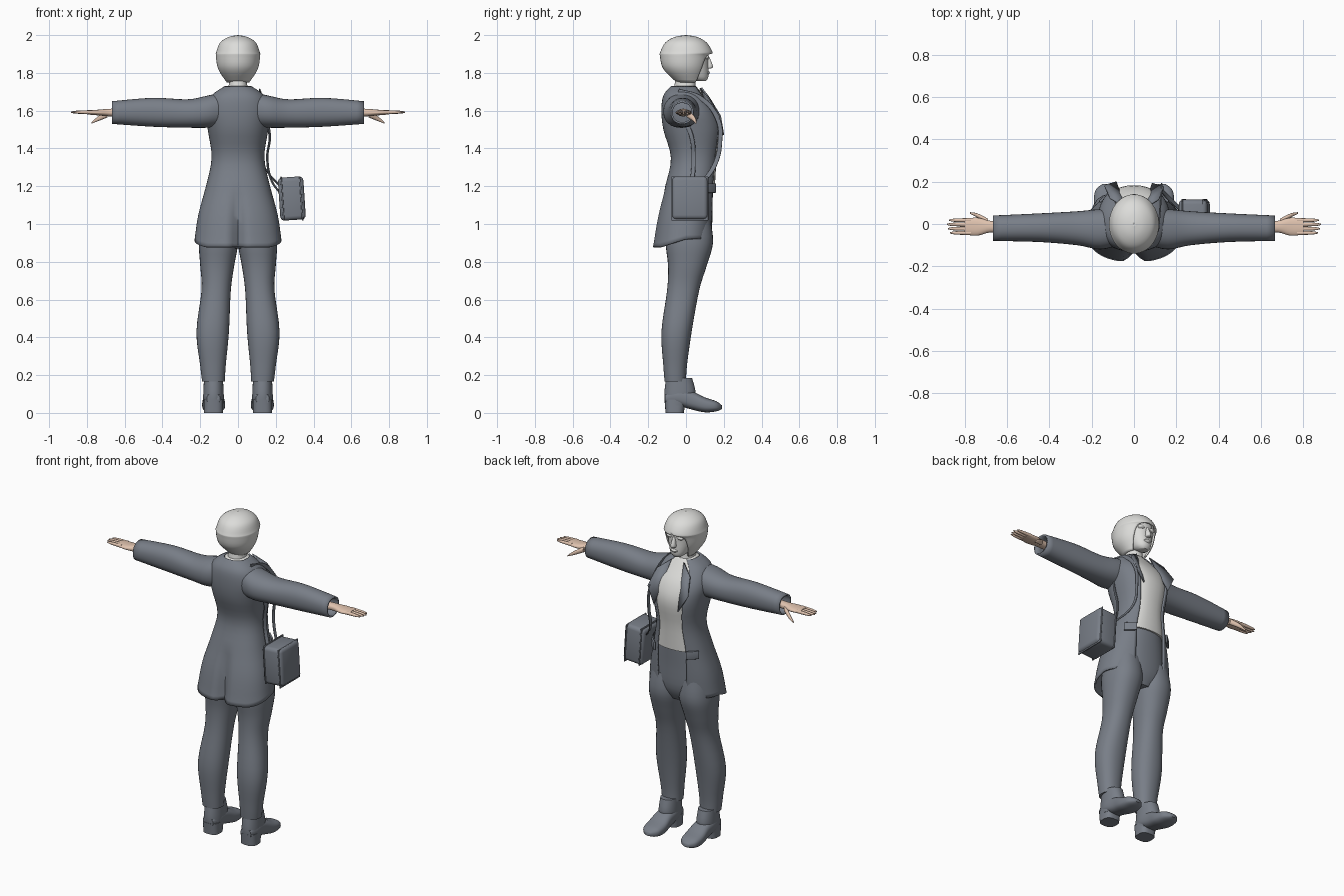
import bpy, bmesh, math
from mathutils import Vector

if "Cube" in bpy.data.objects:
    bpy.data.objects.remove(bpy.data.objects["Cube"], do_unlink=True)


def material(name, color):
    mat = bpy.data.materials.new(name)
    mat.use_nodes = True
    mat.diffuse_color = (*color, 1)
    mat.node_tree.nodes["Principled BSDF"].inputs["Base Color"].default_value = (*color, 1)
    return mat


slate = material("slate_cloth", (.19, .21, .245))
pale = material("pale_grey", (.72, .72, .7))
skin = material("skin", (.75, .55, .43))


def link(name, data, mat):
    data.materials.append(mat)
    obj = bpy.data.objects.new(name, data)
    bpy.context.scene.collection.objects.link(obj)
    return obj


def finish(name, bm, mat, angle=50):
    mesh = bpy.data.meshes.new(name)
    bm.to_mesh(mesh)
    bm.free()
    mesh.shade_smooth()
    mesh.set_sharp_from_angle(angle=math.radians(angle))
    return link(name, mesh, mat)


def thicken(obj, thickness=.01):
    modifier = obj.modifiers.new("thickness", "SOLIDIFY")
    modifier.thickness = thickness


def refine(rows, steps=4):
    """Smooth spline through the section rows."""
    out = []
    last = len(rows) - 1
    for i in range(last):
        before, start, end, after = (rows[min(max(i + k, 0), last)] for k in (-1, 0, 1, 2))
        for k in range(steps):
            t = k / steps
            section = []
            for p, a, b, n in zip(before, start, end, after):
                slope_a, slope_b = (b - p) / 2, (n - a) / 2
                ease = t * t * (3 - 2 * t)
                section.append(a + (b - a) * ease + slope_a * t * (1 - t) ** 2
                               - slope_b * t * t * (1 - t))
            out.append(section)
    return out + [list(rows[-1])]


def loft(name, rows, mat, axis="z", side=1, cap=True, power=.9, segments=32, warp=None):
    """Skin through sections (position, a min, a max, b min, b max, optional front gap)."""
    order = {"z": (0, 1, 2), "x": (1, 2, 0), "y": (0, 2, 1)}[axis]
    shell = len(rows[0]) > 5
    bm = bmesh.new()
    rings = []
    for position, a_min, a_max, b_min, b_max, *gap in refine(rows):
        radius_a, radius_b = (a_max - a_min) / 2, (b_max - b_min) / 2
        start = 0
        if shell:
            start = math.asin(min(1, max(0, gap[0]) / radius_a) ** (1 / power))
        ring = []
        for j in range(segments + shell):
            t = start + (math.tau - 2 * start) * j / segments
            s, c = math.sin(t), math.cos(t)
            local = ((a_min + a_max) / 2 + radius_a * math.copysign(abs(s) ** power, s),
                     (b_min + b_max) / 2 + radius_b * math.copysign(abs(c) ** power, c),
                     position)
            co = Vector((0, 0, 0))
            for target, value in zip(order, local):
                co[target] = value
            if warp:
                warp(co)
            co.x *= side
            ring.append(bm.verts.new(co))
        rings.append(ring)
    flip = (axis == "y") != (side < 0)
    for low, high in zip(rings, rings[1:]):
        for j in range(segments):
            k = (j + 1) % len(low)
            quad = [low[j], high[j], high[k], low[k]]
            bm.faces.new(quad[::-1] if flip else quad)
    if cap and not shell:
        bm.faces.new(rings[0])
        bm.faces.new(rings[-1][::-1])
        bmesh.ops.recalc_face_normals(bm, faces=bm.faces)
    bmesh.ops.remove_doubles(bm, verts=bm.verts, dist=.0002)
    return finish(name, bm, mat)


def centred(rows):
    """Turn a half width into matching minimum and maximum."""
    return [(height, -width, width, *rest) for height, width, *rest in rows]


def box(name, size, location, rotation, mat, bevel):
    bm = bmesh.new()
    bmesh.ops.create_cube(bm, size=1)
    bmesh.ops.scale(bm, vec=size, verts=bm.verts)
    bmesh.ops.bevel(bm, geom=bm.edges[:], offset=bevel, segments=3, profile=.5, affect="EDGES")
    obj = finish(name, bm, mat, 35)
    obj.location, obj.rotation_euler = location, rotation


def ribbon(name, points, mat):
    curve = bpy.data.curves.new(name, "CURVE")
    curve.dimensions = "3D"
    curve.extrude, curve.bevel_depth = .009, .003
    spline = curve.splines.new("BEZIER")
    spline.bezier_points.add(len(points) - 1)
    for point, position in zip(spline.bezier_points, points):
        point.co = position
        point.handle_left_type = point.handle_right_type = "AUTO"
    link(name, curve, mat)


def vent(co):
    """Dip the hem at the back and fold in the centre vent."""
    fade = min(1, max(0, (1.2 - co.z) * 4))
    if co.y < 0:
        co.y += .045 * fade * math.exp(-(co.x / .03) ** 2)
        co.z += .3 * fade ** 4 * max(co.y, -.14)


# Coat body: height, half width, back, front; the opening narrows at the neck
coat_rows = [(.92, .23, -.18, .14), (1.05, .21, -.15, .15), (1.2, .17, -.11, .16),
             (1.35, .14, -.08, .17), (1.5, .16, -.12, .19), (1.6, .17, -.13, .16),
             (1.68, .14, -.12, .1), (1.73, .07, -.08, .06)]
open_rows = [(*row, min(.1, row[1] * .58)) for row in coat_rows]
thicken(loft("coat_body", centred(open_rows), slate, power=.85, segments=64, warp=vent))

# Shirt, neck and hips fit inside the coat
inset = .014
shirt_rows = [(height, width - inset, back + inset, front - inset / 2)
              for height, width, back, front in coat_rows if height > 1.1]
loft("shirt", centred(shirt_rows), pale, power=.85)
loft("neck_collar", centred([(1.68, .065, -.07, .065), (1.74, .048, -.06, .05),
                             (1.81, .045, -.05, .05)]), pale)
loft("trouser_hips", centred([(.87, .07, -.05, .1), (.95, .17, -.11, .135),
                              (1.1, .17, -.11, .14), (1.22, .14, -.08, .145)]), slate)

# Head and face
loft("head", centred([(1.756, .025, .06, .105), (1.78, .05, 0, .118), (1.85, .075, -.06, .118),
                      (1.92, .078, -.07, .115), (1.96, .05, -.05, .07)]), pale)
loft("nose", centred([(1.822, .008, .1, .12), (1.832, .016, .1, .143),
                      (1.885, .007, .1, .123)]), pale)
loft("lips", centred([(1.79, .012, .1, .119), (1.8, .024, .1, .126),
                      (1.81, .012, .1, .12)]), pale)

# Bobbed hair with a fringe, open over the face
thicken(loft("hair", centred([
    (1.75, .06, -.05, .08, .05), (1.82, .105, -.12, .11, .07), (1.89, .117, -.138, .13, .06),
    (1.91, .115, -.136, .14, 0), (1.96, .095, -.11, .11, 0), (1.99, .05, -.06, .06, 0),
    (2, .001, -.001, .001, 0)]), pale, power=1, segments=48))

for side, label in ((1, "left_"), (-1, "right_")):
    loft(label + "brow", [(1.873, .018, .05, .09, .115), (1.883, .014, .056, .09, .122),
                          (1.893, .018, .05, .09, .118)], pale, side=side)
    # Sleeve with an open cuff
    thicken(loft(label + "sleeve", [
        (.07, -.1, .07, 1.52, 1.7), (.16, -.12, .07, 1.51, 1.68), (.27, -.1, .06, 1.51, 1.66),
        (.45, -.085, .05, 1.515, 1.668), (.667, -.08, .04, 1.53, 1.65)],
        slate, "x", side, cap=False))
    # Hand
    loft(label + "palm", [(.6, -.045, .01, 1.57, 1.61), (.68, -.04, .015, 1.57, 1.61),
                          (.74, -.055, .03, 1.575, 1.605), (.8, -.05, .025, 1.58, 1.603)],
         skin, "x", side)
    for i in range(4):
        y, tip = i * .02 - .042, .887 - .01 * abs(i - 1.7)
        knuckle = [(reach, y - r, y + r, 1.592 - r, 1.592 + r)
                   for reach, r in ((.77, .01), (tip - .03, .008), (tip, .003))]
        loft(label + "finger", knuckle, skin, "x", side, segments=12)
    loft(label + "thumb", [(.69, -.005, .025, 1.565, 1.6), (.74, .03, .05, 1.545, 1.57),
                           (.775, .048, .056, 1.532, 1.54)], skin, "x", side, segments=12)
    # Trouser leg
    loft(label + "trouser_leg", [
        (.165, .07, .19, -.113, 0), (.25, .065, .2, -.12, .005), (.43, .048, .22, -.13, .03),
        (.65, .038, .193, -.1, .07), (.78, .02, .2, -.095, .11), (.9, 0, .207, -.108, .143),
        (1.02, .01, .19, -.1, .13)], slate, side=side)
    # Ankle boot
    loft(label + "boot_shaft", [(.04, .08, .18, -.11, .01), (.1, .076, .183, -.115, .05),
                                (.185, .08, .18, -.105, .032)], slate, side=side)
    loft(label + "boot_foot", [
        (-.11, .095, .165, .05, .1), (-.05, .076, .184, .04, .13), (.03, .074, .184, .018, .115),
        (.1, .068, .19, .003, .082), (.16, .078, .182, .008, .062), (.19, .115, .148, .02, .04)],
        slate, "y", side, power=.75)
    loft(label + "boot_heel", [(0, .08, .18, -.108, -.012), (.07, .078, .18, -.114, 0)],
         slate, side=side, power=.7)
    # Lapel and pocket flap
    bm = bmesh.new()
    outline = [(.045, .078, 1.72), (.115, .12, 1.665), (.14, .178, 1.57), (.085, .195, 1.47)]
    bm.faces.new([bm.verts.new((x * side, y, z)) for x, y, z in outline])
    thicken(finish(label + "lapel", bm, slate), .008)
    box(label + "pocket_flap", (.075, .012, .05), (.135 * side, .13, 1.19),
        (0, 0, -.75 * side), slate, .004)

# Shoulder bag with piping and a split strap
tilt = (0, -.065, 0)
box("bag", (.135, .19, .228), (.285, .02, 1.135), tilt, slate, .022)
for x in (.235, .335):
    box("bag_piping", (.008, .196, .234), (x, .02, 1.135), tilt, slate, .003)
ribbon("strap_front", [(.115, -.04, 1.705), (.125, .08, 1.665), (.13, .17, 1.55),
                       (.13, .18, 1.44), (.135, .155, 1.32), (.23, .06, 1.19)], slate)
ribbon("strap_side", [(.15, -.01, 1.56), (.168, .03, 1.46), (.155, .04, 1.35),
                      (.178, .03, 1.23), (.225, 0, 1.16)], slate)
